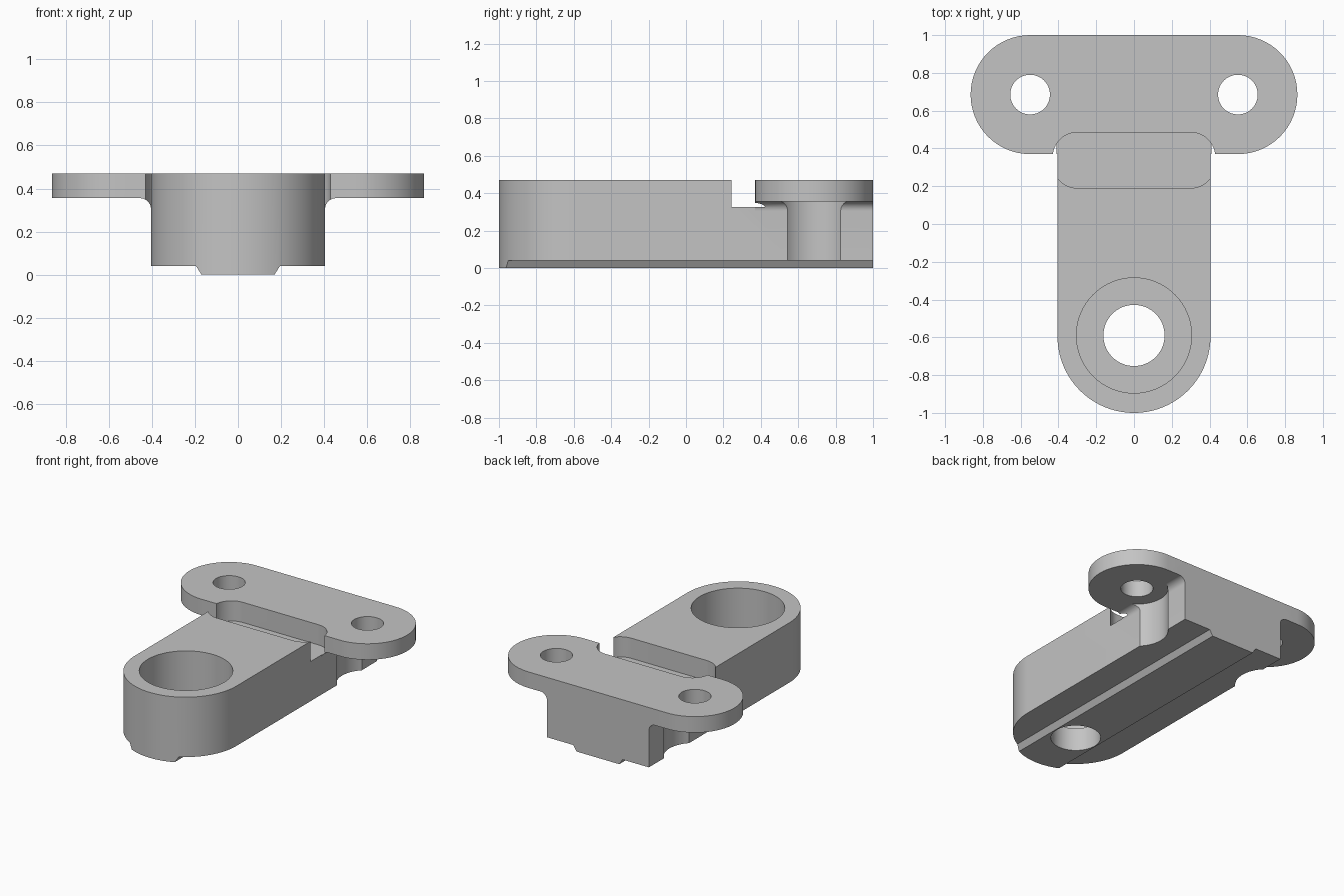
import bpy, bmesh
from math import sin, cos, pi, radians

cube = bpy.data.objects.get("Cube")
if cube:
    bpy.data.objects.remove(cube, do_unlink=True)

grey = bpy.data.materials.new("plain grey")
grey.use_nodes = True
grey.diffuse_color = (0.55, 0.55, 0.55, 1)
grey.node_tree.nodes["Principled BSDF"].inputs["Base Color"].default_value = grey.diffuse_color


def arc(cx, cy, r, start, end, steps=32):
    """Points along an arc, angles in degrees."""
    angles = [radians(start + (end - start) * i / steps) for i in range(steps + 1)]
    return [(cx + r * cos(a), cy + r * sin(a)) for a in angles]


def prism(name, points, low, high, along_y=False):
    """Extrude a flat outline up z, or an x-z section along y."""
    bm = bmesh.new()
    place = (lambda u, v, t: (u, t, v)) if along_y else (lambda u, v, t: (u, v, t))
    face = bm.faces.new([bm.verts.new(place(u, v, low)) for u, v in points])
    top = bmesh.ops.extrude_face_region(bm, geom=[face])
    for v in top["geom"]:
        if isinstance(v, bmesh.types.BMVert):
            v.co[1 if along_y else 2] = high
    bmesh.ops.recalc_face_normals(bm, faces=bm.faces)
    mesh = bpy.data.meshes.new(name)
    bm.to_mesh(mesh)
    bm.free()
    mesh.materials.append(grey)
    obj = bpy.data.objects.new(name, mesh)
    bpy.context.collection.objects.link(obj)
    return obj


def cylinder(name, x, y, r, low, high):
    return prism(name, arc(x, y, r, 0, 360, 64)[:-1], low, high)


def combine(target, tool, operation):
    bpy.context.view_layer.objects.active = target
    mod = target.modifiers.new("combine", "BOOLEAN")
    mod.operation, mod.solver, mod.object = operation, "EXACT", tool
    bpy.ops.object.modifier_apply(modifier=mod.name)
    bpy.data.objects.remove(tool, do_unlink=True)


def mirrored(half):
    return half + [(-u, v) for u, v in reversed(half)]


TOP, BASE, HALF = 0.47, 0.04, 0.405
HOLE_X, HOLE_Y, NOSE_Y = 0.55, 0.685, -0.595

# Body: round-nosed block with a tapered rail underneath
body = prism("mount_body", mirrored([(0.17, 0), (0.195, BASE), (0.6, BASE), (0.6, TOP)]),
             -1.2, 1.2, along_y=True)
outline = [(HALF, 1), (-HALF, 1)] + arc(0, NOSE_Y, HALF, 180, 360, 64)
combine(body, prism("body_outline", outline, -0.2, 0.8), "INTERSECT")

# Fillets joining the body sides to the flange
fillet = [(HALF + 0.05, 0.42)] + arc(HALF + 0.05, 0.305, 0.05, 90, 180, 10)
combine(body, prism("flange_fillet", mirrored(fillet), 0.37, 1, along_y=True), "UNION")

# Screw head clearance below the flange
for x in (-HOLE_X, HOLE_X):
    combine(body, cylinder("clearance", x, HOLE_Y, 0.203, -0.1, 0.355), "DIFFERENCE")

# Mounting flange
flange = arc(HOLE_X, HOLE_Y, 0.315, -90, 90) + arc(-HOLE_X, HOLE_Y, 0.315, 90, 270)
combine(body, prism("flange", flange, 0.355, TOP), "UNION")

# Cross slot with rounded corners
slot = (arc(0.3, 0.355, 0.13, 90, 0, 16) + arc(0.3, 0.32, 0.13, 0, -90, 16))
combine(body, prism("slot", mirrored(slot), 0.325, 0.8), "DIFFERENCE")

# Flange holes, then the counterbored hole in the nose
for x in (-HOLE_X, HOLE_X):
    combine(body, cylinder("flange_hole", x, HOLE_Y, 0.105, 0.2, 0.8), "DIFFERENCE")
combine(body, cylinder("counterbore", 0, -0.59, 0.305, 0.165, 0.8), "DIFFERENCE")
combine(body, cylinder("bolt_hole", 0, -0.59, 0.162, -0.2, 0.4), "DIFFERENCE")

bpy.ops.object.select_all(action="DESELECT")
body.select_set(True)
bpy.context.view_layer.objects.active = body
bpy.ops.object.shade_smooth_by_angle(angle=radians(25))
